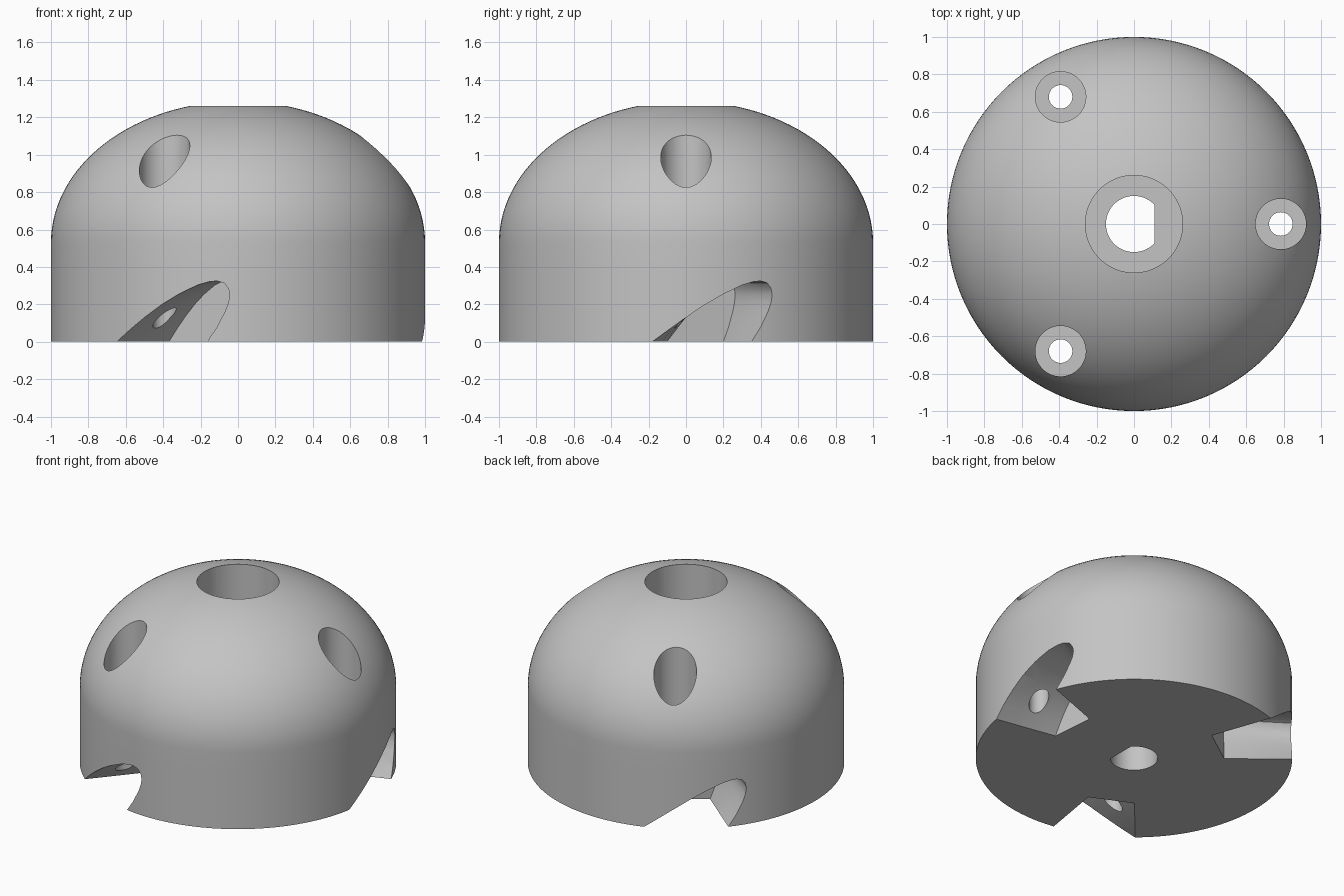
import bpy, bmesh, math

if "Cube" in bpy.data.objects:
    bpy.data.objects.remove(bpy.data.objects["Cube"])

grey = bpy.data.materials.new("plain_grey")
grey.use_nodes = True
colour = (0.55, 0.55, 0.55, 1)
grey.diffuse_color = colour
grey.node_tree.nodes["Principled BSDF"].inputs["Base Color"].default_value = colour


def make(name, bm):
    bmesh.ops.recalc_face_normals(bm, faces=bm.faces[:])
    mesh = bpy.data.meshes.new(name)
    bm.to_mesh(mesh)
    bm.free()
    mesh.materials.append(grey)
    obj = bpy.data.objects.new(name, mesh)
    bpy.context.collection.objects.link(obj)
    return obj


def stack(name, rings):
    """Closed solid skinned through rings of points."""
    bm = bmesh.new()
    loops = [[bm.verts.new(p) for p in ring] for ring in rings]
    for a, b in zip(loops, loops[1:]):
        for i in range(len(a)):
            j = (i + 1) % len(a)
            bm.faces.new((a[i], a[j], b[j], b[i]))
    bm.faces.new(loops[0])
    bm.faces.new(loops[-1])
    return make(name, bm)


def circle(r, z, cx=0, cy=0, n=64, flat=9):
    """Ring of points, cut off at x = flat."""
    turns = [math.tau * i / n for i in range(n)]
    return [(cx + min(r * math.cos(t), flat), cy + r * math.sin(t), z) for t in turns]


# Domed body: straight wall below, elliptical dome above
wall_top, dome_height, steps = 0.53, 0.756, 32
profile = [(1, z * wall_top / 4) for z in range(4)]
for i in range(steps):
    t = math.pi / 2 * i / steps
    profile.append((math.cos(t), wall_top + dome_height * math.sin(t)))
body = stack("domed_body", [circle(r, z, n=128) for r, z in profile])

# Centre bore and D-shaped shaft hole
cutters = [stack("centre_bore", [circle(0.26, 0.5), circle(0.26, 1.5)])]
bm = bmesh.new()
half = math.acos(0.11 / 0.15)
arc = [half + (math.tau - 2 * half) * i / 48 for i in range(49)]
shaft = [[(0.15 * math.cos(t), 0.15 * math.sin(t), z) for t in arc] for z in (-0.1, 0.7)]
bm.free()
cutters.append(stack("shaft_hole", shaft))

# Outline of the slanted pocket: sideways offset at unit radius, height
pocket = [(-0.32, -0.1), (-0.18, 0), (-0.09, 0.066), (0, 0.13), (0.1, 0.197), (0.2, 0.255),
          (0.3, 0.303), (0.36, 0.321), (0.4, 0.325), (0.435, 0.314), (0.455, 0.285),
          (0.461, 0.25), (0.455, 0.21), (0.44, 0.165), (0.4, 0.08), (0.35, 0), (0.28, -0.1)]

# Three screw wells, screw holes and pockets round the body
for k in range(3):
    turn = math.tau * k / 3
    cx, cy = 0.785 * math.cos(turn), 0.785 * math.sin(turn)
    cutters.append(stack("screw_well", [circle(0.135, z, cx, cy) for z in (0.4, 1.5)]))
    cutters.append(stack("screw_hole", [circle(0.063, z, cx, cy, 32) for z in (-0.1, 0.6)]))
    rings = []
    for r in (0.57, 0.7, 0.85, 1, 1.15):
        rings.append([(r * math.cos(turn + math.asin(s)), r * math.sin(turn + math.asin(s)), z)
                      for s, z in pocket])
    cutters.append(stack("pocket", rings))

# Cut everything out of the body
bpy.context.view_layer.objects.active = body
for cutter in cutters:
    cutter.hide_render = True
    mod = body.modifiers.new(cutter.name, "BOOLEAN")
    mod.operation = "DIFFERENCE"
    mod.solver = "EXACT"
    mod.object = cutter
    bpy.ops.object.modifier_apply(modifier=mod.name)
for cutter in cutters:
    bpy.data.objects.remove(cutter)

for obj in bpy.context.selected_objects:
    obj.select_set(False)
body.select_set(True)
bpy.ops.object.shade_smooth_by_angle(angle=math.radians(30))
